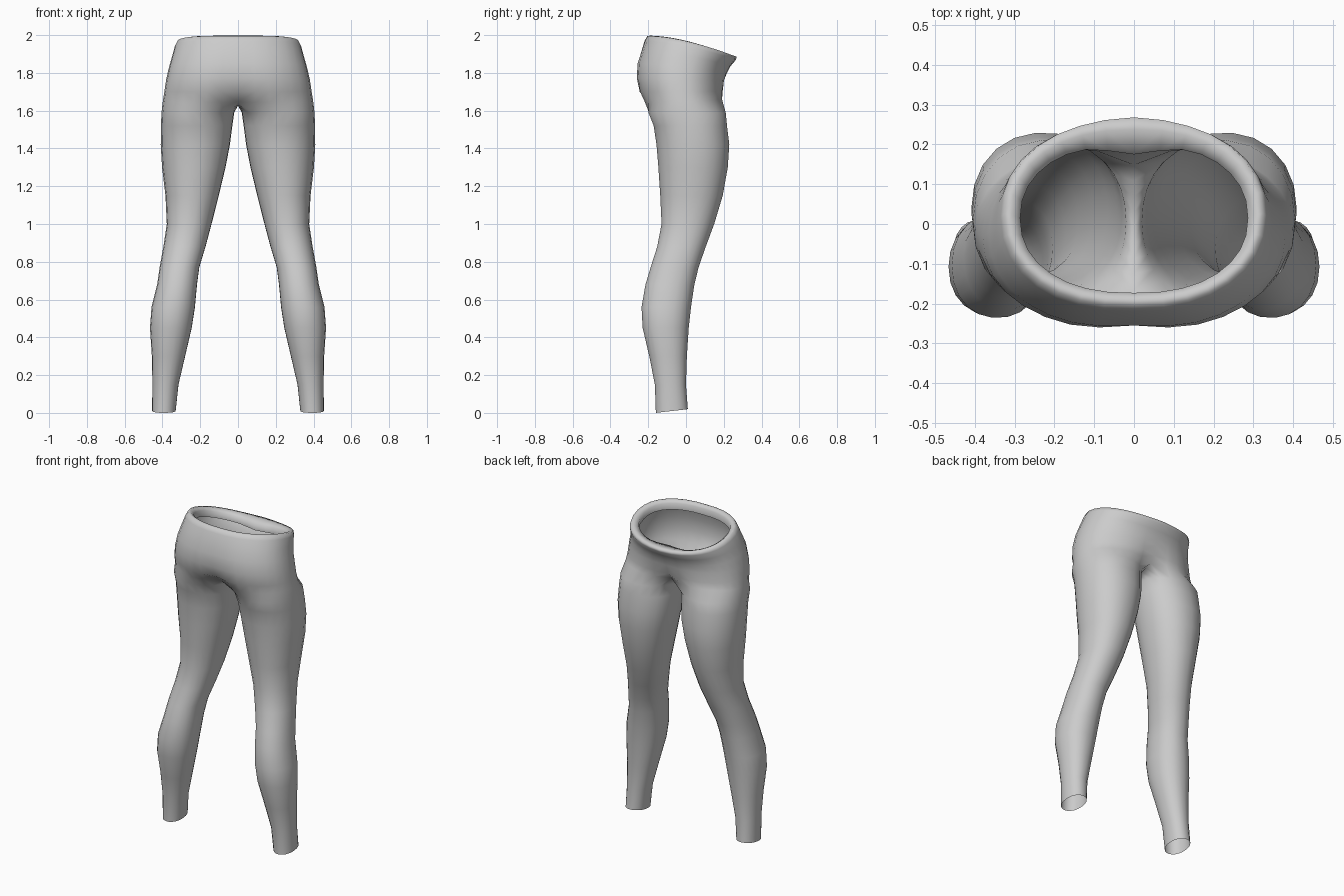
import bpy, bmesh, math

cube = bpy.data.objects.get("Cube")
if cube:
    bpy.data.objects.remove(cube, do_unlink=True)

# Plain cloth colour
cloth = bpy.data.materials.new("grey_cloth")
cloth.use_nodes = True
colour = (0.6, 0.6, 0.6, 1.0)
cloth.diffuse_color = colour
cloth.node_tree.nodes["Principled BSDF"].inputs["Base Color"].default_value = colour

OUTER, INNER = 16, 8          # steps round the outside and the inner thigh
COUNT = OUTER + INNER

# Leg sections: height, inner x, outer x, lowest y, highest y
LEG = [
    (0.00, 0.33, 0.455, -0.16, 0.01),
    (0.15, 0.315, 0.453, -0.165, 0.0),
    (0.30, 0.28, 0.456, -0.195, 0.005),
    (0.45, 0.245, 0.466, -0.23, 0.015),
    (0.56, 0.228, 0.458, -0.236, 0.027),
    (0.68, 0.217, 0.428, -0.215, 0.045),
    (0.77, 0.205, 0.415, -0.188, 0.067),
    (0.88, 0.172, 0.395, -0.153, 0.105),
    (1.00, 0.14, 0.377, -0.13, 0.15),
    (1.15, 0.102, 0.384, -0.137, 0.195),
    (1.30, 0.066, 0.402, -0.147, 0.222),
    (1.42, 0.043, 0.409, -0.157, 0.23),
    (1.52, 0.03, 0.408, -0.172, 0.218),
    (1.59, 0.02, 0.405, -0.2, 0.211),
]
# Hip sections: height, half width, lowest y, highest y, drop to +y, dents at -y and +y
HIP = [
    (1.645, 0.398, -0.235, 0.208, -0.015, 0.07, 0.06),
    (1.70, 0.39, -0.26, 0.207, 0.0, 0.03, 0.025),
    (1.77, 0.38, -0.27, 0.209, 0.01, 0.015, 0.01),
    (1.85, 0.364, -0.265, 0.217, 0.05, 0.01, 0.0),
    (1.92, 0.347, -0.24, 0.235, 0.085, 0.006, 0.0),
    (1.97, 0.335, -0.222, 0.26, 0.10, 0.003, -0.005),
    (1.995, 0.324, -0.208, 0.262, 0.108, 0.003, -0.006),
    (1.997, 0.308, -0.192, 0.238, 0.106, 0.003, 0.0),
    (1.98, 0.286, -0.175, 0.205, 0.10, 0.002, 0.03),
    (1.94, 0.287, -0.176, 0.205, 0.10, 0.002, 0.03),
]


def rounded(value, power):
    return math.copysign(abs(value) ** power, value)


def leg_ring(z, x0, x1, y0, y1):
    ring = []
    for j in range(COUNT):
        deg = -135 + 270 * j / OUTER if j <= OUTER else 135 + 90 * (j - OUTER) / INNER
        c, s = math.cos(math.radians(deg)), math.sin(math.radians(deg))
        x = (x0 + x1) / 2 + (x1 - x0) / 2 * rounded(c, 0.93)
        y = (y0 + y1) / 2 + (y1 - y0) / 2 * rounded(s, 0.93)
        hem = 0.01 * (1 + s) if z == 0 else 0
        ring.append((x, y, z + hem))
    return ring


def hip_ring(z, width, y0, y1, drop, dent_low, dent_high):
    ring = []
    for j in range(OUTER + 1):
        a = math.pi * (j / OUTER - 0.5)
        x = max(0.0, width * rounded(math.cos(a), 0.9)) if 0 < j < OUTER else 0.0
        t = (1 + rounded(math.sin(a), 0.9)) / 2
        fade = math.exp(-(x / 0.09) ** 2)
        y = y0 + (y1 - y0) * t + (dent_low if t < 0.5 else -dent_high) * fade
        ring.append((x, y, z - drop * t ** 1.7))
    return ring


bm = bmesh.new()
rings = [[bm.verts.new(p) for p in leg_ring(*row)] for row in LEG]
for i, row in enumerate(HIP):
    points = hip_ring(*row)
    if i == 0:
        # Crotch seam closes the first hip section along the centre
        start, end = points[-1], points[0]
        for k in range(1, INNER):
            t = k / INNER
            sag = 0.025 * math.sin(math.pi * t)
            points.append((0, start[1] + (end[1] - start[1]) * t,
                           start[2] + (end[2] - start[2]) * t - sag))
    rings.append([bm.verts.new(p) for p in points])

# Skin the sections from hem to waistband
for low, high in zip(rings, rings[1:]):
    closed = len(high) == COUNT
    for j in range(COUNT if closed else OUTER):
        k = (j + 1) % COUNT
        bm.faces.new((low[j], low[k], high[k], high[j]))

mesh = bpy.data.meshes.new("leggings")
bm.to_mesh(mesh)
bm.free()
mesh.materials.append(cloth)
leggings = bpy.data.objects.new("leggings", mesh)
bpy.context.collection.objects.link(leggings)
for polygon in mesh.polygons:
    polygon.use_smooth = True

# Other half
mirror = leggings.modifiers.new("other_half", "MIRROR")
mirror.use_axis[0] = True
mirror.use_clip = True
mirror.merge_threshold = 0.001
